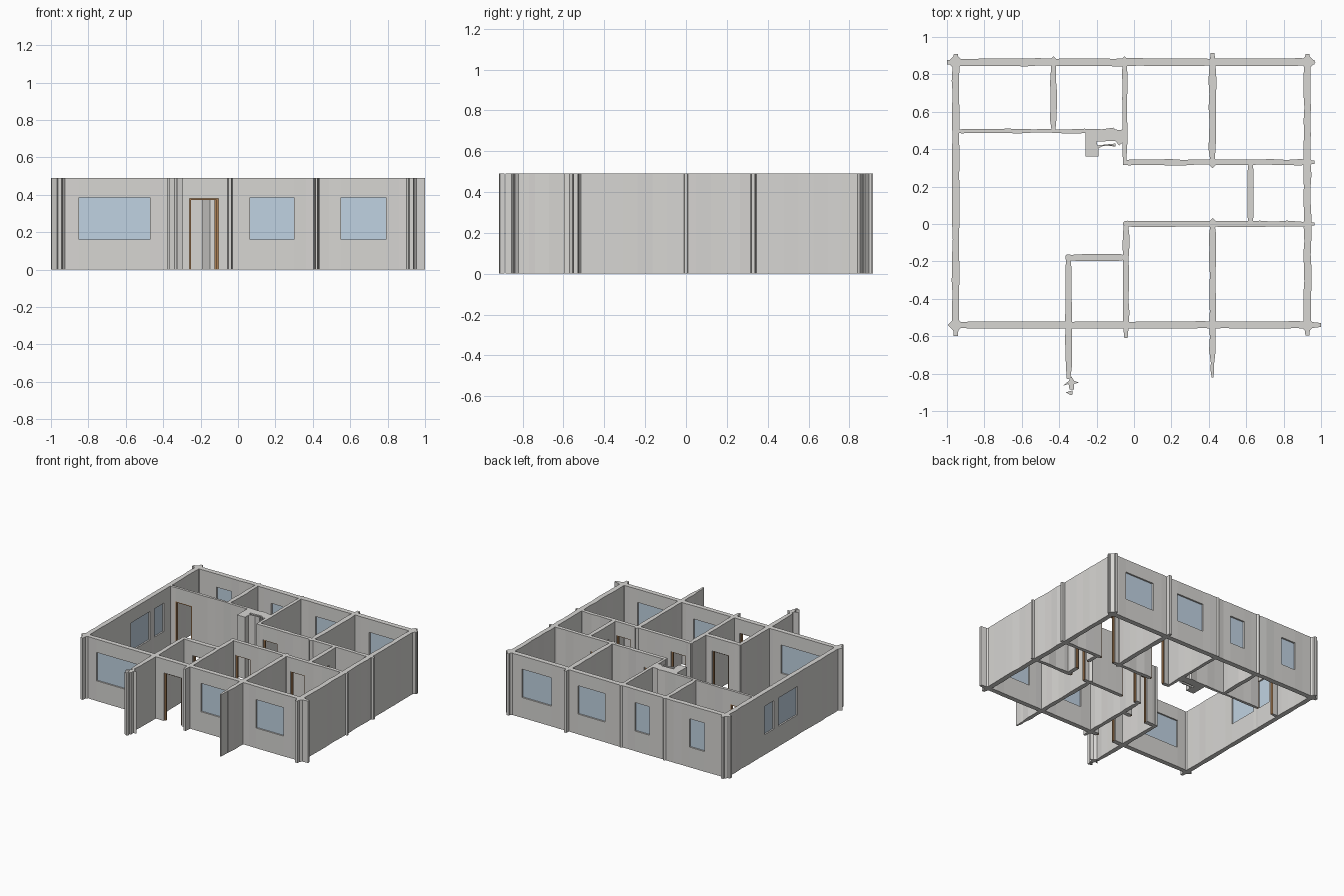
import bpy, bmesh, random
from mathutils import Vector

if "Cube" in bpy.data.objects:
    bpy.data.objects.remove(bpy.data.objects["Cube"])

random.seed(4)
HEIGHT = 0.49
SILL, HEAD = 0.16, 0.385
DOOR_TOP = 0.38


def material(name, rgb):
    m = bpy.data.materials.new(name)
    m.use_nodes = True
    m.diffuse_color = (*rgb, 1)
    bsdf = m.node_tree.nodes["Principled BSDF"]
    bsdf.inputs["Base Color"].default_value = (*rgb, 1)
    bsdf.inputs["Roughness"].default_value = 0.8
    return m


PLASTER = material("warm grey plaster", (0.68, 0.67, 0.65))
GLASS = material("pale blue glass", (0.53, 0.65, 0.76))
WOOD = material("brown wood", (0.4, 0.21, 0.09))


def prism(bm, outline, z0, z1):
    """Extrude a plan outline from z0 to z1."""
    base = bm.faces.new([bm.verts.new((x, y, z0)) for x, y in outline])
    top = bmesh.ops.extrude_face_region(bm, geom=[base])["geom"]
    bmesh.ops.translate(bm, vec=Vector((0, 0, z1 - z0)),
                        verts=[v for v in top if isinstance(v, bmesh.types.BMVert)])


def finish(bm, name, mat):
    bmesh.ops.recalc_face_normals(bm, faces=bm.faces[:])
    mesh = bpy.data.meshes.new(name)
    bm.to_mesh(mesh)
    bm.free()
    mesh.materials.append(mat)
    ob = bpy.data.objects.new(name, mesh)
    bpy.context.scene.collection.objects.link(ob)


def strip(axis, pos, a, b, half, rough=False, taper=(False, False)):
    """Plan outline of a wall length; rough edges wander a little."""
    n = max(2, round((b - a) / 0.07)) if rough else 1
    sides = ([], [])
    for i in range(n + 1):
        t = a + (b - a) * i / n
        end = (i == 0 and taper[0]) or (i == n and taper[1])
        for side, s in zip(sides, (-1, 1)):
            wander = random.uniform(-0.003, 0.003) if rough and 0 < i < n else 0
            side.append((t, pos + s * half * (0.55 if end else 1) + wander))
    pts = sides[0] + sides[1][::-1]
    return pts if axis == "x" else [(q, p) for p, q in pts]


def wall(name, axis, pos, a, b, thick, windows=(), doors=()):
    """Wall along an axis, built around its windows and framed doorways."""
    half = thick / 2
    gaps = sorted([(p, q, SILL, HEAD) for p, q in windows] +
                  [(p, q, 0, DOOR_TOP) for p, q in doors])
    bm = bmesh.new()
    start = a
    for p, q, z0, z1 in gaps:
        prism(bm, strip(axis, pos, start, p, half, True, (start == a, False)), 0, HEIGHT)
        prism(bm, strip(axis, pos, p, q, half), z1, HEIGHT)
        if z0 > 0:
            prism(bm, strip(axis, pos, p, q, half), 0, z0)
        start = q
    prism(bm, strip(axis, pos, start, b, half, True, (start == a, True)), 0, HEIGHT)
    finish(bm, name, PLASTER)

    for i, (p, q) in enumerate(windows, 1):
        bm = bmesh.new()
        prism(bm, strip(axis, pos, p, q, 0.007), SILL, HEAD)
        finish(bm, f"{name}_window_{i}", GLASS)
    # Slim frames set back inside the doorways
    for i, (p, q) in enumerate(doors, 1):
        bm = bmesh.new()
        for c, d, z in ((p, p + 0.01, 0), (q - 0.01, q, 0), (p, q, DOOR_TOP - 0.008)):
            prism(bm, strip(axis, pos, c, d, 0.008), z, DOOR_TOP)
        finish(bm, f"{name}_door_frame_{i}", WOOD)


# Outer walls
wall("back_wall", "x", 0.865, -1.0, 0.965, 0.04,
     windows=[(-0.78, -0.65), (-0.3, -0.17), (0.09, 0.33), (0.56, 0.82)])
wall("front_wall", "x", -0.54, -0.975, 1.0, 0.038,
     windows=[(-0.85, -0.47), (0.065, 0.3), (0.55, 0.79)], doors=[(-0.26, -0.105)])
wall("right_wall", "y", -0.953, -0.6, 0.91, 0.038,
     windows=[(-0.01, 0.23), (0.285, 0.405)])
wall("left_wall", "y", 0.927, -0.595, 0.91, 0.038)

# Inner walls running side to side
wall("back_room_wall", "x", 0.497, -0.95, -0.06, 0.02, doors=[(-0.89, -0.745)])
wall("corridor_back_wall", "x", 0.33, -0.06, 0.965, 0.03,
     doors=[(0.0, 0.125), (0.47, 0.595)])
wall("corridor_front_wall", "x", 0.0, -0.06, 0.965, 0.03,
     doors=[(-0.01, 0.12), (0.47, 0.6)])
wall("porch_wall", "x", -0.18, -0.365, -0.04, 0.038, doors=[(-0.26, -0.115)])

# Inner walls running front to back
wall("small_room_divider", "y", -0.43, 0.495, 0.885, 0.034)
wall("back_middle_divider", "y", -0.05, 0.315, 0.885, 0.028)
wall("back_left_divider", "y", 0.42, 0.33, 0.915, 0.038)
wall("bath_wall", "y", 0.623, -0.01, 0.34, 0.034, doors=[(0.1, 0.23)])
wall("front_left_divider", "y", 0.42, -0.74, 0.01, 0.034)
wall("front_left_wall_tip", "y", 0.42, -0.82, -0.72, 0.02)
wall("front_middle_divider", "y", -0.043, -0.61, 0.015, 0.032)
wall("porch_side_wall", "y", -0.35, -0.83, -0.162, 0.034)

# Thickened wall junctions
junctions = [(-0.953, 0.865), (0.927, 0.865), (-0.953, -0.54), (0.927, -0.54),
             (0.42, 0.865), (-0.05, 0.865), (-0.43, 0.865), (0.42, 0.33),
             (0.927, 0.33), (0.927, 0.0), (0.42, 0.0), (-0.35, -0.54),
             (-0.043, -0.54), (0.42, -0.54)]
bm = bmesh.new()
for x, y in junctions:
    r = 0.043 if abs(x) > 0.9 and abs(y) > 0.5 else 0.032
    prism(bm, [(x - r, y), (x, y - r), (x + r, y), (x, y + r)], 0, HEIGHT)
finish(bm, "junction_posts", PLASTER)

# Ragged pier beside the small back room
bm = bmesh.new()
prism(bm, [(-0.26, 0.36), (-0.19, 0.36), (-0.19, 0.4), (-0.2, 0.44), (-0.1, 0.445),
           (-0.08, 0.42), (-0.055, 0.44), (-0.055, 0.51), (-0.09, 0.49),
           (-0.11, 0.515), (-0.18, 0.505), (-0.26, 0.49)], 0, HEIGHT)
prism(bm, [(-0.2, 0.4), (-0.15, 0.425), (-0.1, 0.415), (-0.1, 0.43), (-0.2, 0.42)],
      0, HEIGHT)
finish(bm, "ragged_pier", PLASTER)

# Broken end of the porch side wall
bm = bmesh.new()
prism(bm, [(-0.38, -0.865), (-0.35, -0.855), (-0.345, -0.885), (-0.32, -0.885),
           (-0.32, -0.855), (-0.295, -0.848), (-0.32, -0.838), (-0.335, -0.815),
           (-0.35, -0.84)], 0, HEIGHT)
prism(bm, [(-0.365, -0.9), (-0.34, -0.915), (-0.328, -0.912), (-0.33, -0.89)],
      0, HEIGHT)
finish(bm, "broken_wall_end", PLASTER)
